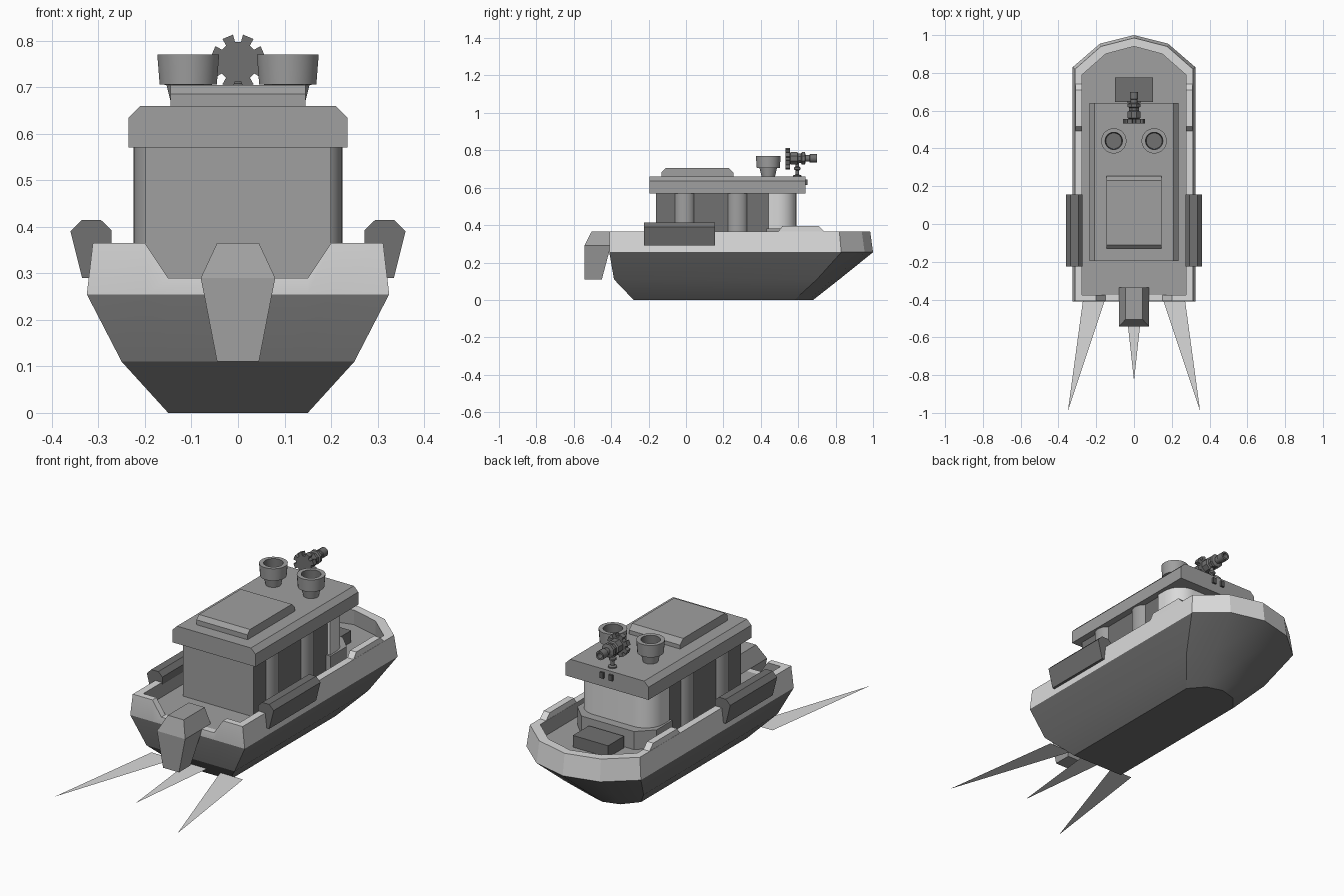
import bpy, bmesh, math
from mathutils import Matrix

if "Cube" in bpy.data.objects:
    bpy.data.objects.remove(bpy.data.objects["Cube"])


def material(name, v):
    m = bpy.data.materials.new(name)
    m.diffuse_color = (v, v, v, 1)
    m.use_nodes = True
    m.node_tree.nodes["Principled BSDF"].inputs["Base Color"].default_value = m.diffuse_color
    return m


LIGHT = material("light_grey", 0.70)
MID = material("mid_grey", 0.35)
DARK = material("dark_grey", 0.165)
BLACK = material("charcoal", 0.10)


def finish(name, bm, mats, smooth=None, rule=None):
    """Turn a bmesh into an object; rule picks a material index per face."""
    bmesh.ops.remove_doubles(bm, verts=bm.verts, dist=1e-5)
    bmesh.ops.recalc_face_normals(bm, faces=bm.faces)
    if rule:
        for f in bm.faces:
            f.material_index = rule(f)
    me = bpy.data.meshes.new(name)
    bm.to_mesh(me)
    bm.free()
    ob = bpy.data.objects.new(name, me)
    bpy.context.collection.objects.link(ob)
    for m in mats:
        me.materials.append(m)
    if smooth:
        bpy.ops.object.select_all(action='DESELECT')
        ob.select_set(True)
        bpy.context.view_layer.objects.active = ob
        bpy.ops.object.shade_smooth_by_angle(angle=math.radians(smooth))
    return ob


def loft(name, rings, mats, caps=(True, True), smooth=None, rule=None):
    """Skin closed rings of equal point count."""
    bm = bmesh.new()
    vs = [[bm.verts.new(p) for p in r] for r in rings]
    n = len(vs[0])
    for a, b in zip(vs, vs[1:]):
        for i in range(n):
            j = (i + 1) % n
            bm.faces.new((a[i], a[j], b[j], b[i]))
    if caps[0]:
        bm.faces.new(vs[0])
    if caps[1]:
        bm.faces.new(vs[-1])
    return finish(name, bm, mats, smooth, rule)


def extrude_y(name, xz, y0, y1, mat):
    return loft(name, [[(x, y, z) for x, z in xz] for y in (y0, y1)], [mat])


def extrude_x(name, yz, x0, x1, mat):
    return loft(name, [[(x, y, z) for y, z in yz] for x in (x0, x1)], [mat])


def extrude_z(name, xy, z0, z1, mats, smooth=None, rule=None):
    return loft(name, [[(x, y, z) for x, y in xy] for z in (z0, z1)], mats, smooth=smooth, rule=rule)


def box(name, x0, x1, y0, y1, z0, z1, mats, rule=None):
    return extrude_z(name, [(x0, y0), (x1, y0), (x1, y1), (x0, y1)], z0, z1, mats, rule=rule)


def lathe(name, profile, n, x, y, z, mats, axis='Z', smooth=40, rule=None):
    """Turn (radius, height) points around an axis through x, y, z."""
    rings = []
    for r, h in profile:
        ring = []
        for i in range(n):
            t = 2 * math.pi * (i + 0.5) / n
            c, s = r * math.cos(t), r * math.sin(t)
            ring.append((x + c, y + s, z + h) if axis == 'Z' else (x + c, y + h, z + s))
        rings.append(ring)
    return loft(name, rings, mats, smooth=smooth, rule=rule)


def mirrored(half):
    """Close a half outline (x >= 0, ending on the centre line) by mirroring."""
    return half + [(-p[0],) + tuple(p[1:]) for p in reversed(half) if p[0] > 1e-6]


# Hull: keel, chine, rubbing line, rim, inner rim, deck; the stern rim has a notch
def hull_ring(notch, hw, stern, side, mid, bow, z, znotch):
    return mirrored([(notch[0], stern, znotch), (notch[1], stern, z), (hw, stern, z),
                     (hw, side, z), (mid[0], mid[1], z), (0, bow, z)])


def hull_colour(f):
    c = f.calc_center_median()
    if c.z < 0.254:
        return 0
    flat_deck = f.normal.z > 0.9 and c.z < 0.3 and c.y > -0.37
    inner = len(f.verts) <= 4 and abs(f.normal.z) < 0.2 and all(
        abs(v.co.x) < 0.28 and -0.38 < v.co.y < 0.945 for v in f.verts)
    return 2 if flat_deck or inner else 1


loft("hull", [
    hull_ring((0.07, 0.10), 0.15, -0.28, 0.58, (0.085, 0.655), 0.68, 0, 0),
    hull_ring((0.10, 0.15), 0.25, -0.385, 0.70, (0.14, 0.785), 0.82, 0.11, 0.11),
    hull_ring((0.15, 0.20), 0.325, -0.41, 0.83, (0.18, 0.955), 1.0, 0.255, 0.255),
    hull_ring((0.15, 0.20), 0.312, -0.408, 0.82, (0.175, 0.94), 0.985, 0.365, 0.29),
    hull_ring((0.15, 0.20), 0.275, -0.375, 0.79, (0.15, 0.90), 0.94, 0.365, 0.29),
    hull_ring((0.15, 0.20), 0.275, -0.375, 0.79, (0.15, 0.90), 0.94, 0.29, 0.29),
], [DARK, LIGHT, MID], smooth=25, rule=hull_colour)

# Cabin: dark window walls on the sides, mid-grey ends
box("cabin", -0.20, 0.20, -0.16, 0.50, 0.285, 0.575, [MID, DARK],
    rule=lambda f: 1 if abs(f.normal.x) > 0.5 else 0)

# Rounded wheelhouse front and its stepped base
arc = [(0.115 + 0.10 * math.cos(t), 0.49 + 0.10 * math.sin(t))
       for t in [math.pi / 2 * i / 8 for i in range(9)]]
extrude_z("wheelhouse_front", mirrored([(0.215, 0.44)] + arc), 0.36, 0.575, [LIGHT], smooth=40)
extrude_z("wheelhouse_base", mirrored([(0.225, 0.43), (0.225, 0.56), (0.15, 0.635)]),
          0.285, 0.383, [MID])
box("bow_locker", -0.10, 0.10, 0.645, 0.775, 0.285, 0.35, [DARK])

# Roof with chamfered long edges, and raised hatch
extrude_y("roof", mirrored([(0.235, 0.57), (0.235, 0.635), (0.21, 0.66)]), -0.195, 0.64, MID)
extrude_x("roof_hatch", [(-0.13, 0.655), (-0.13, 0.685), (-0.11, 0.705), (0.23, 0.705),
                         (0.255, 0.68), (0.255, 0.655)], -0.145, 0.145, MID)

# Motor: stacked sections (z, half width, rear y, front y)
loft("outboard_motor", [[(-w, a, z), (w, a, z), (w, b, z), (-w, b, z)] for z, w, a, b in (
    (0.11, 0.045, -0.543, -0.45), (0.26, 0.074, -0.543, -0.41),
    (0.29, 0.08, -0.543, -0.335), (0.365, 0.045, -0.505, -0.335))], [MID])

# Parts repeated on both sides
for s, side in ((-1, "left"), (1, "right")):
    # Cabin pillars
    for k, y in enumerate((-0.008, 0.275)):
        ring = [(s * 0.175 + 0.05 * math.cos(t), y + 0.058 * math.sin(t))
                for t in [2 * math.pi * i / 24 for i in range(24)]]
        extrude_z(f"pillar_{side}_{k + 1}", ring, 0.285, 0.575, [MID], smooth=40)
    # Fender
    extrude_y(f"fender_{side}", [(s * x, z) for x, z in (
        (0.36, 0.39), (0.335, 0.415), (0.295, 0.415), (0.272, 0.393),
        (0.272, 0.36), (0.30, 0.29), (0.335, 0.29))], -0.225, 0.155, DARK)
    # Raised bulwark beside the bow
    extrude_x(f"bulwark_{side}", [(0.49, 0.36), (0.515, 0.395), (0.71, 0.395), (0.745, 0.36)],
              s * 0.276, s * 0.311, LIGHT)
    # Funnel: narrow neck, wide cup with a dark hollow
    lathe(f"funnel_{side}", [(0.036, 0), (0.047, 0.045), (0.062, 0.046), (0.067, 0.11),
                             (0.046, 0.11), (0.042, 0.055)], 24, s * 0.107, 0.44, 0.66,
          [MID, DARK], rule=lambda f: 1 if all(
              v.co.z > 0.71 and (abs(v.co.x) - 0.107) ** 2 + (v.co.y - 0.44) ** 2 < 0.05 ** 2
              for v in f.verts) else 0)
    # Small clip on the roof front
    box(f"roof_clip_{side}", s * 0.025 - 0.01, s * 0.025 + 0.01, 0.635, 0.65, 0.615, 0.645, [BLACK])

# Water cannon on the roof: post, body, barrel and hand wheel
lathe("cannon_post", [(0.022, 0), (0.022, 0.008), (0.01, 0.012), (0.01, 0.035), (0.018, 0.04),
                      (0.018, 0.05), (0.01, 0.055), (0.01, 0.09)], 10, 0, 0.595, 0.658, [DARK])
lathe("cannon_body", [(0.022, 0.55), (0.036, 0.56), (0.036, 0.595), (0.028, 0.60),
                      (0.028, 0.615), (0.036, 0.62), (0.036, 0.635), (0.022, 0.64)],
      8, 0, 0, 0.757, [DARK], axis='Y', smooth=None)
lathe("cannon_barrel", [(0.018, 0.62), (0.018, 0.66), (0.023, 0.662), (0.023, 0.70),
                        (0.014, 0.70), (0.014, 0.67)], 12, 0, 0, 0.757, [DARK], axis='Y')
teeth = []
for i in range(8):
    mid = math.radians(22.5 + 45 * i)
    for d, r in ((-14, 0.043), (-12, 0.059), (12, 0.059), (14, 0.043)):
        t = mid + math.radians(d)
        teeth.append((r * math.cos(t), 0.755 + r * math.sin(t)))
extrude_y("cannon_hand_wheel", teeth, 0.532, 0.557, DARK)

# Wake: flat triangles trailing at the waterline
for name, pts in (("wake_left", ((-0.35, -0.99), (-0.13, -0.33), (-0.26, -0.33))),
                  ("wake_middle", ((0, -0.83), (0.055, -0.33), (-0.055, -0.33))),
                  ("wake_right", ((0.35, -0.99), (0.26, -0.33), (0.13, -0.33)))):
    bm = bmesh.new()
    f = bm.faces.new([bm.verts.new((x, y, 0.05)) for x, y in pts])
    finish(name, bm, [LIGHT])
    me = bpy.data.meshes[name]
    if me.polygons[0].normal.z < 0:
        me.flip_normals()
